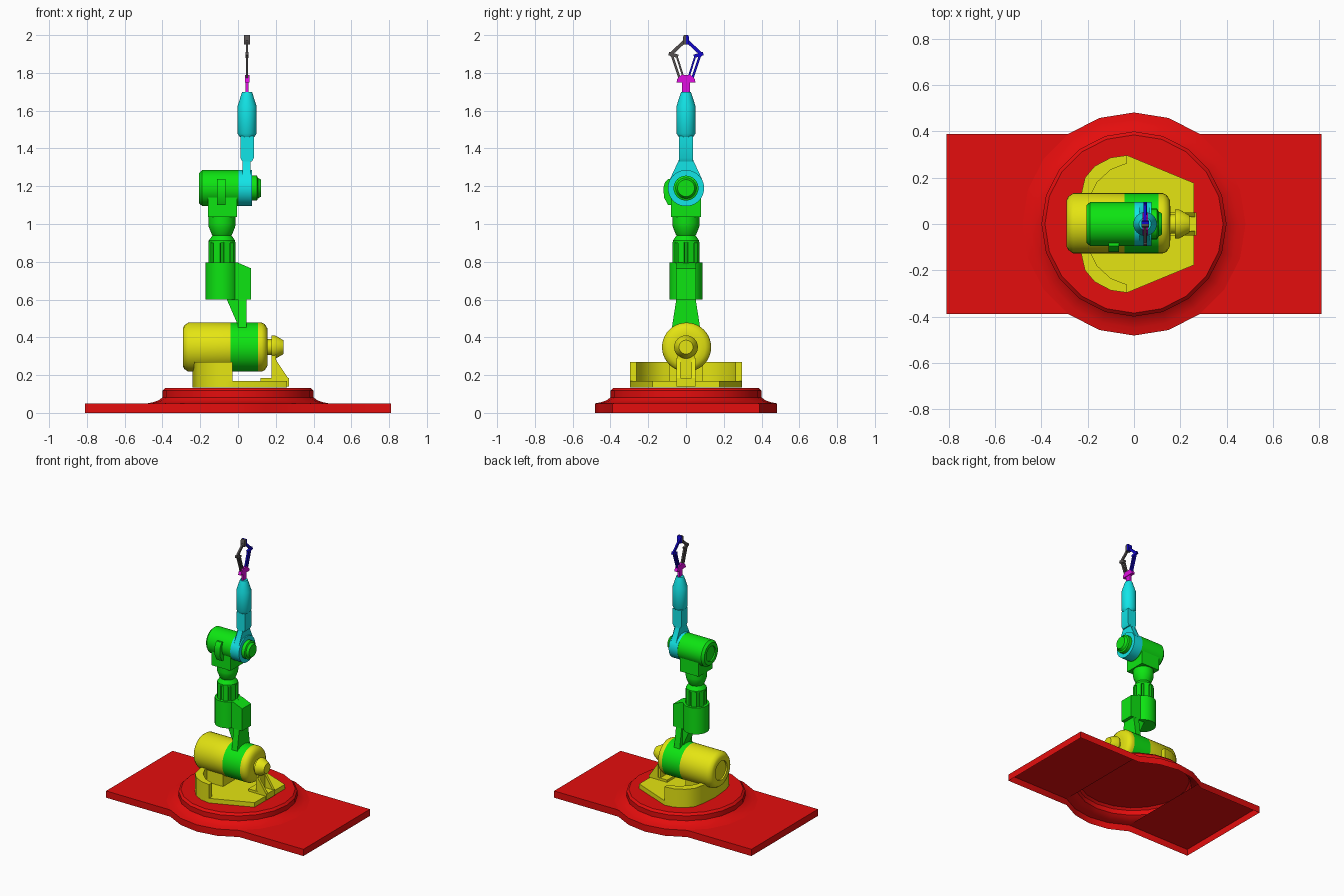
import bpy, bmesh, math
from mathutils import Vector

if "Cube" in bpy.data.objects:
    bpy.data.objects.remove(bpy.data.objects["Cube"])


def material(name, r, g, b):
    m = bpy.data.materials.new(name)
    m.diffuse_color = (r, g, b, 1)
    m.use_nodes = True
    m.node_tree.nodes["Principled BSDF"].inputs["Base Color"].default_value = m.diffuse_color
    return m


RED = material("red", 0.78, 0.004, 0.004)
YELLOW = material("yellow", 0.78, 0.78, 0.006)
GREEN = material("green", 0.004, 0.78, 0.006)
CYAN = material("cyan", 0.006, 0.78, 0.8)
MAGENTA = material("magenta", 0.75, 0.004, 0.75)
GRAY = material("dark gray", 0.09, 0.08, 0.08)
BLUE = material("blue", 0.006, 0.002, 0.6)


def finish(name, bm, mat, recalc=True):
    """Smooth shading with edges over 35 degrees kept sharp."""
    if recalc:
        bmesh.ops.recalc_face_normals(bm, faces=bm.faces)
    for f in bm.faces:
        f.smooth = True
    for e in bm.edges:
        e.smooth = len(e.link_faces) == 2 and e.calc_face_angle(0) < math.radians(35)
    me = bpy.data.meshes.new(name)
    bm.to_mesh(me)
    bm.free()
    me.materials.append(mat)
    ob = bpy.data.objects.new(name, me)
    bpy.context.collection.objects.link(ob)
    return ob


def place(axis, a, b, h):
    return {'x': (h, a, b), 'y': (a, h, b), 'z': (a, b, h)}[axis]


def lathe(name, axis, a, b, profile, mat, seg=32):
    """Revolve (radius, height) pairs about an axis through (a, b)."""
    bm = bmesh.new()
    rings = []
    for r, h in profile:
        rings.append([bm.verts.new(place(axis, a + r * math.cos(t), b + r * math.sin(t), h))
                      for t in (2 * math.pi * i / seg for i in range(seg))])
    for p, q in zip(rings, rings[1:]):
        for i in range(seg):
            j = (i + 1) % seg
            bm.faces.new((p[i], p[j], q[j], q[i]))
    bm.faces.new(rings[0])
    bm.faces.new(rings[-1])
    return finish(name, bm, mat)


def prism(name, axis, pts, lo, hi, mat):
    """Extrude an outline along an axis."""
    bm = bmesh.new()
    p = [bm.verts.new(place(axis, a, b, lo)) for a, b in pts]
    q = [bm.verts.new(place(axis, a, b, hi)) for a, b in pts]
    for i in range(len(p)):
        j = (i + 1) % len(p)
        bm.faces.new((p[i], p[j], q[j], q[i]))
    caps = [bm.faces.new(p), bm.faces.new(q)]
    bmesh.ops.triangulate(bm, faces=caps)
    return finish(name, bm, mat)


def box(name, x0, x1, y0, y1, z0, z1, mat):
    return prism(name, 'z', [(x0, y0), (x1, y0), (x1, y1), (x0, y1)], z0, z1, mat)


def bar(name, p, q, w, x0, x1, mat):
    """Flat link between two (y, z) points."""
    p, q = Vector(p), Vector(q)
    d = (q - p).normalized() * w / 2
    n = Vector((-d.y, d.x))
    return prism(name, 'x', [p + n - d, q + n + d, q - n + d, p - n - d], x0, x1, mat)


def mirrored(half):
    """Close an outline by mirroring its second-to-first order across the y = 0 line."""
    return half + [(x, -y) for x, y in reversed(half) if abs(y) > 1e-6]


# Base: thin open shell, rectangular plate with a raised round pedestal
bm = bmesh.new()
rings = []
for r, z in [(.482, .05), (.45, .056), (.42, .067), (.4, .082), (.4, .118), (.385, .133)]:
    rings.append([bm.verts.new((r * math.cos(math.pi * i / 10), r * math.sin(math.pi * i / 10), z))
                  for i in range(20)])
for p, q in zip(rings, rings[1:]):
    for i in range(20):
        bm.faces.new((p[i], p[(i + 1) % 20], q[(i + 1) % 20], q[i]))
bm.faces.new(rings[-1])
rim = rings[0]
corner = [bm.verts.new((x, y, .05)) for x, y in [(.81, -.39), (.81, .39), (-.81, .39), (-.81, -.39)]]
wings = [bm.faces.new([corner[0], corner[1]] + [rim[i % 20] for i in range(3, -4, -1)]),
         bm.faces.new([corner[2], corner[3]] + [rim[i] for i in range(13, 6, -1)])]
bmesh.ops.triangulate(bm, faces=wings)
outline = corner[:2] + rim[3:8] + corner[2:] + rim[13:18]
low = [bm.verts.new((v.co.x, v.co.y, 0)) for v in outline]
for i in range(len(low)):
    j = (i + 1) % len(low)
    bm.faces.new((low[i], low[j], outline[j], outline[i]))
finish("base_plate", bm, RED)

# Turntable: floor, curved wall and saddle
outer = [(-.03, .297), (-.1, .287), (-.17, .25), (-.212, .2), (-.228, .13), (-.24, 0)]
inner = [(-.03, .262), (-.1, .235), (-.16, .18), (-.19, .12), (-.2, 0)]
prism("turntable_floor", 'z', mirrored([(.26, .177)] + outer), .134, .168, YELLOW)
wall = mirrored(outer) + [(x, -y) for x, y in mirrored(inner)]
wall = mirrored(outer) + list(reversed(mirrored(inner)))
prism("turntable_wall", 'z', wall, .16, .27, YELLOW)
box("motor_saddle", -.21, -.06, -.09, .09, .16, .27, YELLOW)

# Bearing bracket with two gussets
box("bracket_foot", .12, .27, -.05, .05, .14, .185, YELLOW)
box("bracket_post", .178, .2, -.045, .045, .18, .345, YELLOW)
for s in (-1, 1):
    prism("bracket_gusset", 'y', [(.195, .18), (.268, .18), (.195, .29)],
          s * .05, s * .03, YELLOW)

# Shoulder motor, joint band, dome and bearing knob
lathe("shoulder_motor", 'x', .003, .348,
      [(.07, -.28), (.07, -.292), (.1, -.292), (.115, -.285), (.13, -.263), (.13, -.04)], YELLOW, 40)
lathe("shoulder_joint", 'x', .003, .348, [(.13, -.04), (.13, .105)], GREEN, 40)
lathe("shoulder_dome", 'x', .003, .348,
      [(.13, .105), (.13, .125), (.122, .142), (.1, .155), (.07, .157)], YELLOW, 40)
lathe("bearing_knob", 'x', 0, .348,
      [(.042, .15), (.042, .178), (.063, .178), (.063, .195), (.037, .24)], YELLOW)

# Lower arm
prism("lower_arm_web", 'x', [(-.078, .43), (.078, .43), (.05, .61), (-.05, .61)], 0, .046, GREEN)
prism("lower_arm_plate", 'y', [(-.04, .6), (.07, .6), (.07, .765), (0, .795), (-.04, .795)],
      -.052, .052, GREEN)
prism("lower_arm_gusset", 'y', [(-.06, .602), (.002, .602), (.002, .46)], -.04, .04, GREEN)
lathe("lower_arm_drum", 'z', -.085, 0, [(.087, .6), (.087, .795)], GREEN)

# Fluted collar and neck
lathe("collar", 'z', -.085, 0, [(.062, .79), (.062, .9), (.07, .9), (.07, .912), (.05, .94),
                                (.054, .945), (.07, .985), (.072, 1.0), (.072, 1.045)], GREEN)
for i in range(8):
    t = math.pi * (i + .5) / 4
    c, s = math.cos(t), math.sin(t)
    prism("collar_rib", 'z', [(-.085 + c * r - s * w, s * r + c * w)
                              for r, w in [(.05, -.018), (.07, -.018), (.07, .018), (.05, .018)]],
          .79, .905, GREEN)

# Elbow housing
box("elbow_block", -.16, -.005, -.08, .08, 1.038, 1.17, GREEN)
lathe("elbow_motor", 'x', 0, 1.19, [(.055, -.195), (.055, -.206), (.08, -.206), (.095, -.19),
                                    (.095, .005)], GREEN, 40)
prism("elbow_side_box", 'x', [(-.05, 1.1), (-.095, 1.1), (-.116, 1.14), (-.12, 1.19),
                              (-.112, 1.22), (-.095, 1.237), (-.05, 1.237)], -.11, -.065, GREEN)
lathe("elbow_cap", 'x', 0, 1.19, [(.066, .07), (.066, .1), (.055, .105), (.045, .122)], GREEN)

# Forearm
lathe("forearm_ring", 'x', 0, 1.19, [(.096, .003), (.096, .075)], CYAN, 40)
prism("forearm_taper", 'x', [(-.086, 1.235), (.086, 1.235), (.035, 1.325), (.035, 1.345),
                             (-.035, 1.345), (-.035, 1.325)], .023, .066, CYAN)
prism("forearm_box", 'y', [(.024, 1.33), (.074, 1.33), (.084, 1.35), (.084, 1.465),
                           (.012, 1.465), (.012, 1.35)], -.036, .036, CYAN)
lathe("forearm_tube", 'z', .048, 0, [(.038, 1.46), (.051, 1.48), (.051, 1.622), (.026, 1.7)], CYAN)

# Wrist and palm
box("wrist", .041, .055, -.02, .02, 1.695, 1.755, MAGENTA)
prism("palm", 'x', [(-.05, 1.75), (.05, 1.75), (.046, 1.768), (.025, 1.79), (-.025, 1.79),
                    (-.046, 1.768)], .036, .06, MAGENTA)

# Gripper fingers: parallel links, knuckle, tip
for s, mat, side in ((-1, GRAY, "front"), (1, BLUE, "back")):
    bar(side + "_outer_link", (s * .035, 1.775), (s * .074, 1.892), .012, .042, .054, mat)
    bar(side + "_inner_link", (s * .015, 1.78), (s * .05, 1.892), .01, .042, .054, mat)
    bar(side + "_knuckle", (s * .083, 1.9), (s * .05, 1.89), .018, .04, .056, mat)
    bar(side + "_finger", (s * .08, 1.9), (s * .01, 1.965), .018, .042, .054, mat)
    prism(side + "_fingertip", 'x', [(0, 1.95), (s * .016, 1.95), (s * .016, 1.99), (s * .01, 2.0),
                                     (0, 2.0)], .032, .064, mat)
